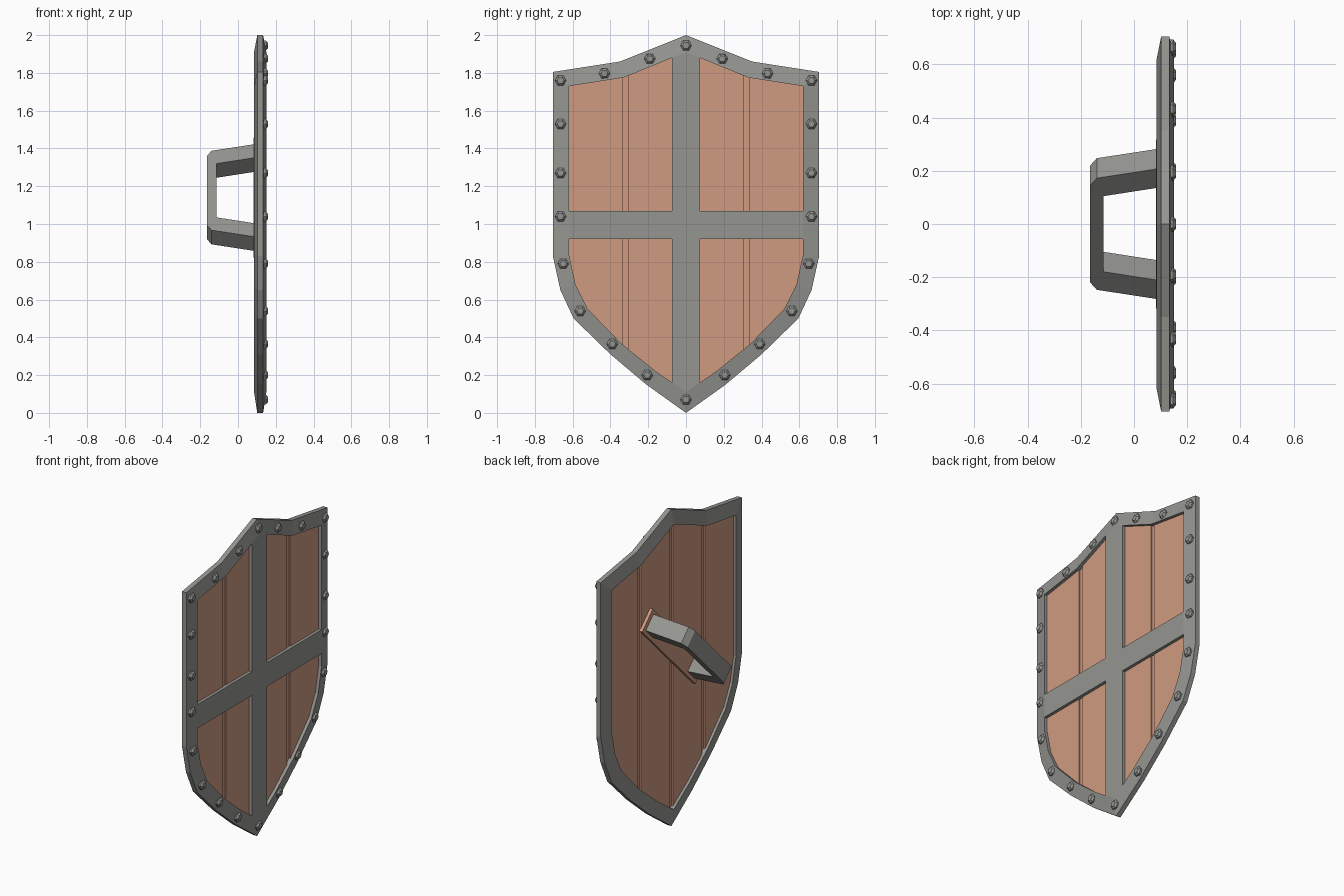
import bpy, bmesh
from math import sin, cos, pi, sqrt
from mathutils import Vector

cube = bpy.data.objects.get("Cube")
if cube:
    bpy.data.objects.remove(cube, do_unlink=True)


def material(name, color):
    m = bpy.data.materials.new(name)
    m.use_nodes = True
    m.diffuse_color = (*color, 1)
    m.node_tree.nodes["Principled BSDF"].inputs["Base Color"].default_value = (*color, 1)
    return m


STEEL = material("grey steel", (0.30, 0.30, 0.285))
WOOD = material("reddish wood", (0.63, 0.33, 0.22))


def finish(name, bm, mat):
    bmesh.ops.recalc_face_normals(bm, faces=bm.faces)
    me = bpy.data.meshes.new(name)
    bm.to_mesh(me)
    bm.free()
    me.materials.append(mat)
    ob = bpy.data.objects.new(name, me)
    bpy.context.collection.objects.link(ob)
    return ob


def mirrored(half):
    """Close a half outline whose first and last points lie on the centre line."""
    return half + [(-y, z) for y, z in reversed(half[1:-1])]


OUTER = mirrored([(0, 2), (0.35, 1.86), (0.705, 1.805), (0.705, 0.83), (0.665, 0.65),
                  (0.595, 0.5), (0.4, 0.31), (0.21, 0.15), (0, 0)])
INNER = mirrored([(0, 1.91), (0.33, 1.775), (0.62, 1.73), (0.62, 0.84), (0.585, 0.68),
                  (0.52, 0.55), (0.34, 0.365), (0.16, 0.22), (0, 0.11)])


def slab(name, mat, x0, x1, y0=-1, y1=1, z0=0, z1=2):
    """Slice of the inner outline between y and z limits, from x0 to x1."""
    bm = bmesh.new()
    bm.faces.new([bm.verts.new((x0, y, z)) for y, z in INNER])
    for co, no in (((0, y0, 0), (0, -1, 0)), ((0, y1, 0), (0, 1, 0)),
                   ((0, 0, z0), (0, 0, -1)), ((0, 0, z1), (0, 0, 1))):
        bmesh.ops.bisect_plane(bm, geom=bm.verts[:] + bm.edges[:] + bm.faces[:],
                               plane_co=co, plane_no=no, clear_outer=True)
    new = bmesh.ops.extrude_face_region(bm, geom=bm.faces[:], use_keep_orig=True)
    bmesh.ops.translate(bm, vec=(x1 - x0, 0, 0),
                        verts=[v for v in new["geom"] if isinstance(v, bmesh.types.BMVert)])
    return finish(name, bm, mat)


# Rim: a closed band, thicker on its inner side
bm = bmesh.new()
loops = [[bm.verts.new((x, y, z)) for y, z in line]
         for x, line in ((0.133, OUTER), (0.15, INNER), (0.085, INNER), (0.102, OUTER))]
n = len(OUTER)
for a, b in zip(loops, loops[1:] + loops[:1]):
    for i in range(n):
        j = (i + 1) % n
        bm.faces.new((a[i], a[j], b[j], b[i]))
finish("rim", bm, STEEL)

# Planks with narrow grooves over a thin core
slab("plank_core", WOOD, 0.112, 0.122)
for i, (a, b) in enumerate(((-1, -0.335), (-0.305, -0.015), (0.015, 0.305), (0.335, 1))):
    slab(f"plank_{i + 1}", WOOD, 0.102, 0.13, a, b)

# Cross bands on the face
slab("upright_band", STEEL, 0.125, 0.15, -0.075, 0.075)
slab("cross_band", STEEL, 0.125, 0.1495, z0=0.92, z1=1.07)

# Hexagonal rivets around the rim
half_rivets = [(0, 1.945), (0.192, 1.875), (0.432, 1.797), (0.664, 1.76), (0.664, 1.53),
               (0.664, 1.27), (0.664, 1.04), (0.65, 0.79), (0.56, 0.54), (0.39, 0.365),
               (0.205, 0.2), (0, 0.07)]
bm = bmesh.new()
for y, z in mirrored(half_rivets):
    rings = [[bm.verts.new((x, y + r * cos(k * pi / 3), z + r * sin(k * pi / 3)))
              for k in range(6)] for x, r in ((0.13, 0.03), (0.147, 0.03), (0.158, 0.018))]
    for a, b in zip(rings, rings[1:]):
        for k in range(6):
            bm.faces.new((a[k], a[k - 1], b[k - 1], b[k]))
    bm.faces.new(rings[-1])
finish("rivets", bm, STEEL)


def diagonal(name, mat, half, width):
    """Extrude a mirrored (u, x) profile sideways; u runs diagonally across the back."""
    profile = half + [(-u, x) for u, x in reversed(half)]
    along, across = Vector((0, 1, 1)) / sqrt(2), Vector((0, -1, 1)) / sqrt(2)
    centre = Vector((0, 0, 1.14))
    bm = bmesh.new()
    sides = [[bm.verts.new(centre + along * u + across * s * width / 2 + Vector((x, 0, 0)))
              for u, x in profile] for s in (-1, 1)]
    for side in sides:
        bm.faces.new(side)
    a, b = sides
    for i in range(len(profile)):
        bm.faces.new((a[i], a[i - 1], b[i - 1], b[i]))
    return finish(name, bm, mat)


# Diagonal grip on the back with its wooden backing
diagonal("grip_backing", WOOD, [(0.375, 0.105), (0.375, 0.083)], 0.15)
diagonal("grip", STEEL, [(0.201, -0.115), (0.246, 0.09), (0.347, 0.09),
                         (0.297, -0.14), (0.258, -0.165)], 0.106)
